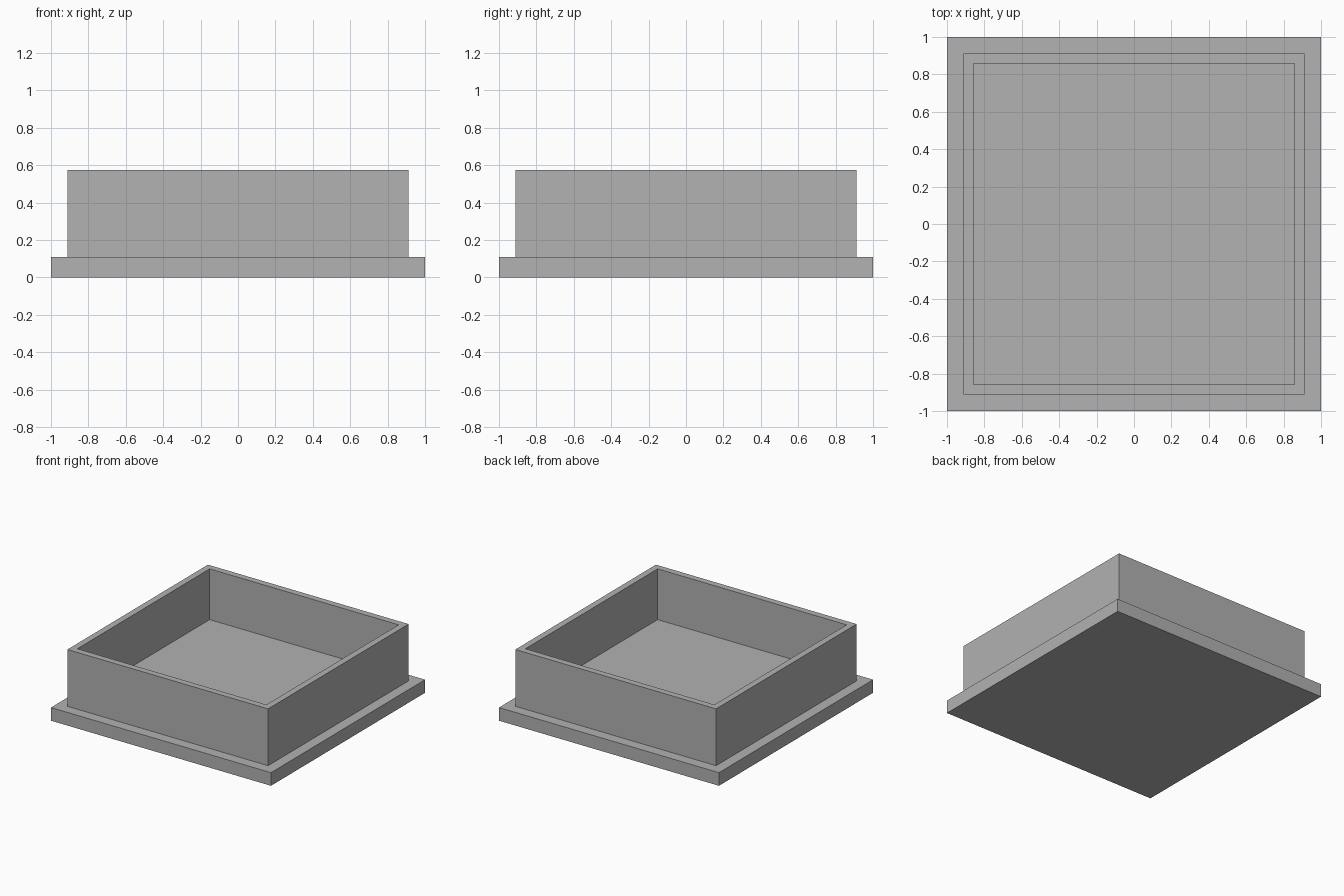
import bpy
import bmesh
from mathutils import Matrix

default = bpy.data.objects.get("Cube")
if default:
    bpy.data.objects.remove(default, do_unlink=True)

GREY = (0.445, 0.445, 0.445, 1.0)
grey = bpy.data.materials.new("plain grey")
grey.use_nodes = True
grey.diffuse_color = GREY
grey.node_tree.nodes["Principled BSDF"].inputs["Base Color"].default_value = GREY


def square_block(name, half, bottom, top, wall=0.0, floor=0.0):
    """Square slab; with a wall thickness it is hollowed from above down to floor."""
    bm = bmesh.new()
    place = Matrix.Translation((0, 0, (bottom + top) / 2))
    size = Matrix.Diagonal((2 * half, 2 * half, top - bottom, 1))
    bmesh.ops.create_cube(bm, size=1, matrix=place @ size)
    if wall:
        lid = max(bm.faces, key=lambda f: f.calc_center_median().z)
        bmesh.ops.inset_region(bm, faces=[lid], thickness=wall)
        pit = bmesh.ops.extrude_discrete_faces(bm, faces=[lid])["faces"][0]
        for v in pit.verts:
            v.co.z = floor
    bmesh.ops.recalc_face_normals(bm, faces=bm.faces)
    mesh = bpy.data.meshes.new(name)
    bm.to_mesh(mesh)
    bm.free()
    mesh.materials.append(grey)
    obj = bpy.data.objects.new(name, mesh)
    bpy.context.collection.objects.link(obj)
    return obj


# Wide base plate
square_block("base_plate", half=1.0, bottom=0.0, top=0.108)

# Open box standing on the plate
square_block("open_box", half=0.912, bottom=0.108, top=0.575, wall=0.075, floor=0.158)
